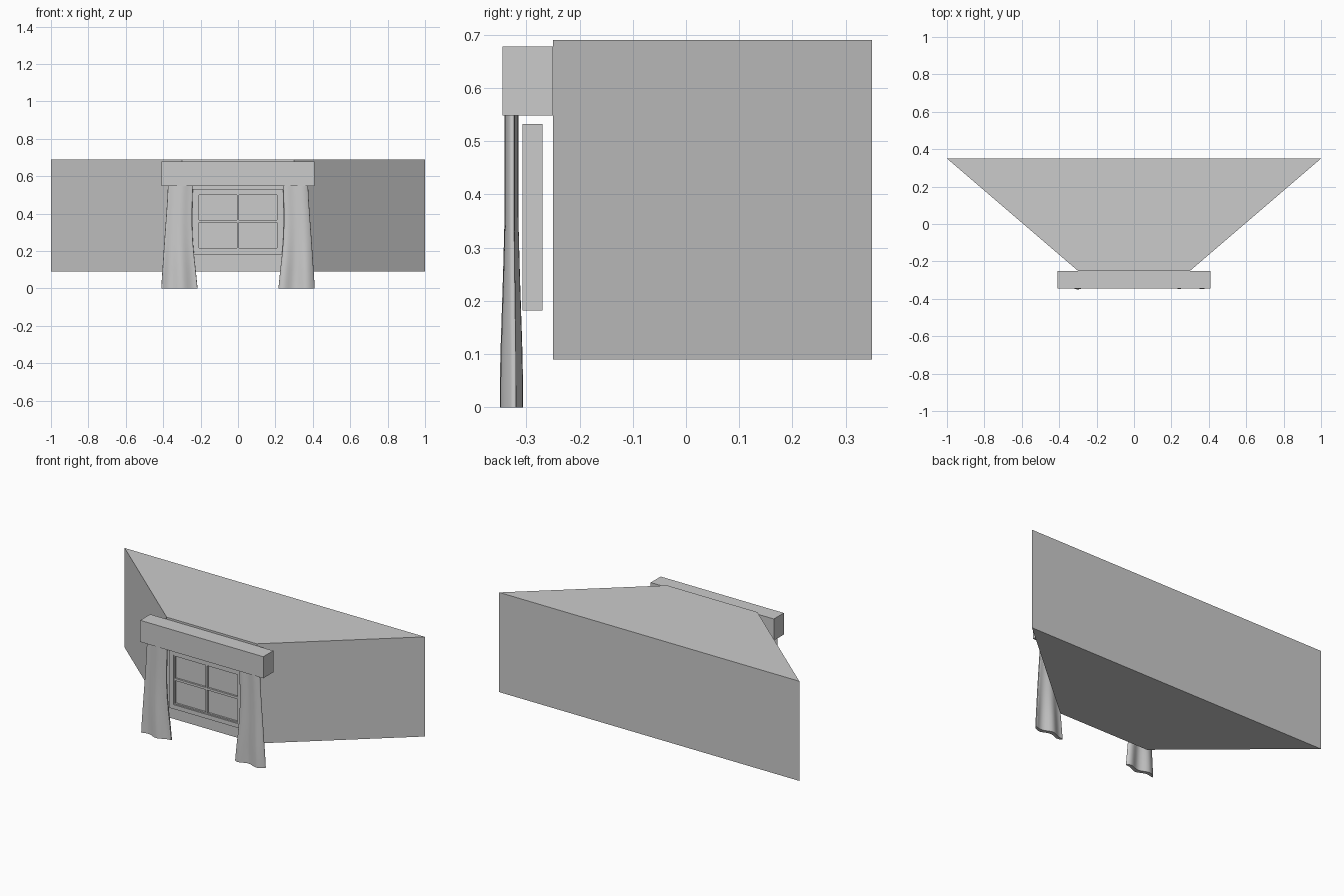
import bpy, bmesh, math

if "Cube" in bpy.data.objects:
    bpy.data.objects.remove(bpy.data.objects["Cube"])


def make_object(name, verts, faces):
    mesh = bpy.data.meshes.new(name)
    mesh.from_pydata(verts, [], faces)
    bm = bmesh.new()
    bm.from_mesh(mesh)
    bmesh.ops.recalc_face_normals(bm, faces=bm.faces)
    bm.to_mesh(mesh)
    bm.free()
    ob = bpy.data.objects.new(name, mesh)
    bpy.context.collection.objects.link(ob)
    return ob


def prism(name, plan, z0, z1):
    n = len(plan)
    verts = [(x, y, z) for z in (z0, z1) for x, y in plan]
    faces = [tuple(range(n)), tuple(range(n, 2 * n))]
    faces += [(i, (i + 1) % n, n + (i + 1) % n, n + i) for i in range(n)]
    return make_object(name, verts, faces)


def box(name, x0, x1, y0, y1, z0, z1):
    return prism(name, [(x0, y0), (x1, y0), (x1, y1), (x0, y1)], z0, z1)


def frame(name, hx, z0, z1, w, y0, y1):
    # one closed rectangular ring with a border of width w
    outer = [(-hx, z0), (hx, z0), (hx, z1), (-hx, z1)]
    inner = [(-hx + w, z0 + w), (hx - w, z0 + w), (hx - w, z1 - w), (-hx + w, z1 - w)]
    verts = [(x, y, z) for y in (y0, y1) for x, z in outer + inner]
    faces = []
    for i in range(4):
        j = (i + 1) % 4
        faces += [(i, j, 4 + j, 4 + i), (8 + i, 8 + j, 12 + j, 12 + i),
                  (i, j, 8 + j, 8 + i), (4 + i, 4 + j, 12 + j, 12 + i)]
    return make_object(name, verts, faces)


# Bay body and the curtain box
prism("bay_wall", [(-1, 0.35), (-0.3, -0.25), (0.3, -0.25), (1, 0.35)], 0.09, 0.69)
box("curtain_box", -0.41, 0.41, -0.345, -0.25, 0.548, 0.678)

# Window: outer frame, glass and glazing bars
frame("window_frame", 0.242, 0.182, 0.532, 0.026, -0.307, -0.27)
frame("window_sash", 0.217, 0.207, 0.507, 0.008, -0.302, -0.272)
box("window_glass", -0.217, 0.217, -0.291, -0.272, 0.207, 0.507)
box("vertical_bar", -0.006, 0.006, -0.303, -0.285, 0.207, 0.507)
box("horizontal_bar", -0.21, 0.21, -0.302, -0.285, 0.352, 0.366)

# Curtain outline by height: z, outer x, inner x, half depth, fold size
LEVELS = [(0.0, 0.410, 0.216, 0.012, 0.010), (0.04, 0.408, 0.220, 0.012, 0.010),
          (0.10, 0.404, 0.226, 0.012, 0.009), (0.16, 0.400, 0.233, 0.012, 0.007),
          (0.25, 0.394, 0.241, 0.011, 0.005), (0.36, 0.386, 0.246, 0.010, 0.003),
          (0.46, 0.379, 0.244, 0.010, 0.003), (0.56, 0.374, 0.240, 0.010, 0.003)]


def curtain(name, side, phase):
    n = 20
    rings = []
    for z, xo, xi, half, fold in LEVELS:
        ring = []
        for face in (-1, 1):
            for k in range(n):
                t = k / n if face < 0 else 1 - k / n
                # rounded ends, wavy front and back
                u = 0.5 - 0.5 * math.cos(math.pi * t)
                y = -0.328 + face * half * math.sin(math.pi * t) ** 0.6
                y += fold * math.sin(2 * math.pi * 1.5 * u + phase)
                ring.append((side * (xo + (xi - xo) * u), y, z))
        rings.append(ring)
    m = 2 * n
    verts = [v for r in rings for v in r]
    faces = [tuple(range(m)), tuple(range(len(verts) - m, len(verts)))]
    for r in range(len(rings) - 1):
        for k in range(m):
            j = (k + 1) % m
            faces.append((r * m + k, r * m + j, (r + 1) * m + j, (r + 1) * m + k))
    ob = make_object(name, verts, faces)
    bpy.ops.object.select_all(action='DESELECT')
    ob.select_set(True)
    bpy.context.view_layer.objects.active = ob
    bpy.ops.object.shade_smooth_by_angle(angle=math.radians(40))


# Pair of gathered curtains
curtain("left_curtain", -1, -0.6)
curtain("right_curtain", 1, 2.6)
